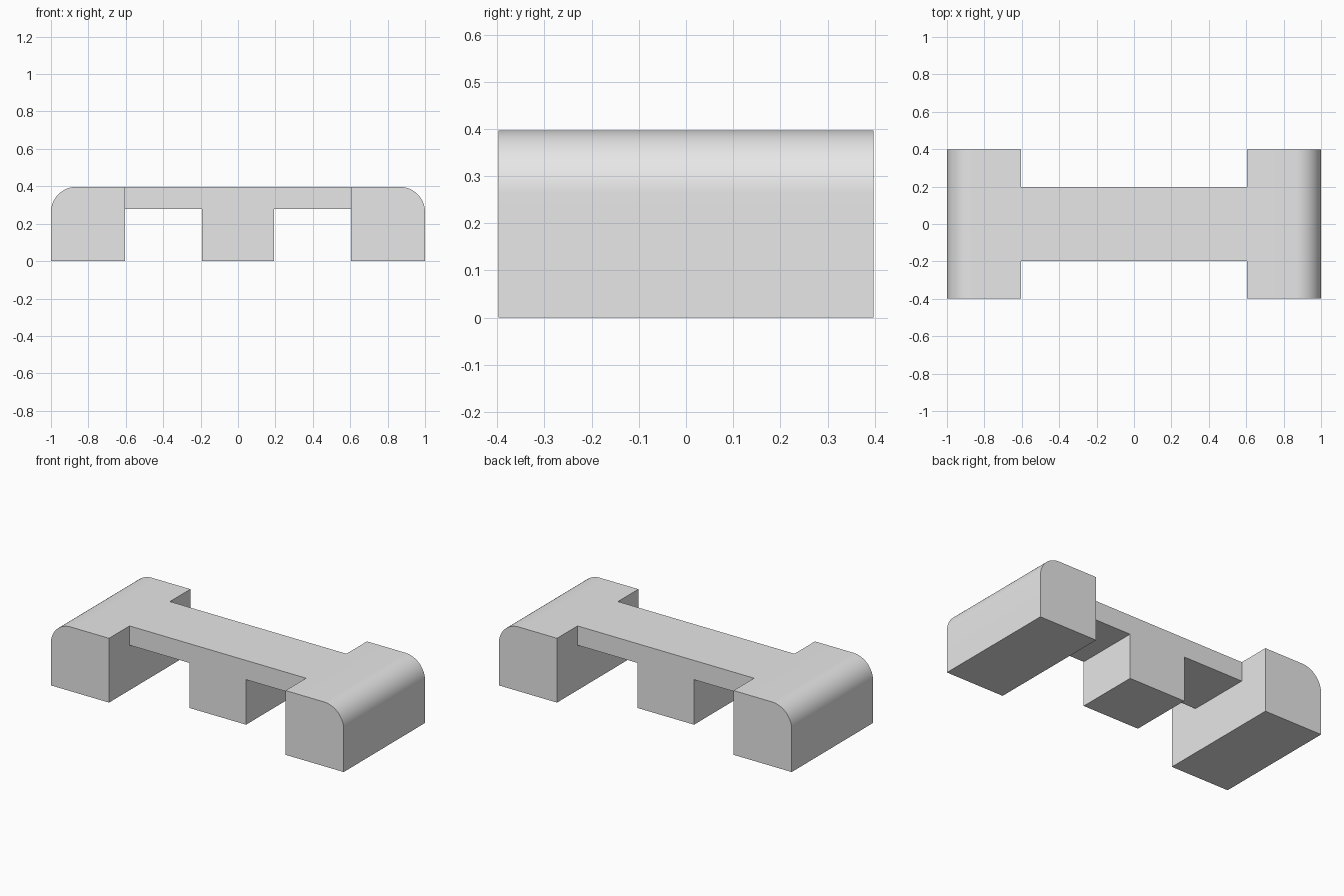
import bpy, bmesh, math

if "Cube" in bpy.data.objects:
    bpy.data.objects.remove(bpy.data.objects["Cube"])

HALF_L, HALF_D, H = 1.0, 0.397, 0.397    # overall half length, half depth, height
LEG_X, POST_X = 0.603, 0.193             # inner face of end blocks, half width of middle post
BEAM_Y, BEAM_Z = 0.197, 0.278            # half depth and underside of beam
R, STEPS = 0.135, 16                     # rounded outer corners

grey = bpy.data.materials.new("grey")
grey.diffuse_color = (0.8, 0.8, 0.8, 1)
grey.use_nodes = True
grey.node_tree.nodes["Principled BSDF"].inputs["Base Color"].default_value = grey.diffuse_color


def extrude_profile(name, points, y0, y1):
    """Extrude an outline in x, z from y0 to y1."""
    bm = bmesh.new()
    face = bm.faces.new([bm.verts.new((x, y0, z)) for x, z in points])
    new = bmesh.ops.extrude_face_region(bm, geom=[face])["geom"]
    verts = [v for v in new if isinstance(v, bmesh.types.BMVert)]
    bmesh.ops.translate(bm, verts=verts, vec=(0, y1 - y0, 0))
    bmesh.ops.recalc_face_normals(bm, faces=bm.faces)
    mesh = bpy.data.meshes.new(name)
    bm.to_mesh(mesh)
    bm.free()
    mesh.materials.append(grey)
    obj = bpy.data.objects.new(name, mesh)
    bpy.context.collection.objects.link(obj)
    return obj


# Right half of the front outline, from the middle post out to the rounded corner
half = [(POST_X, BEAM_Z), (POST_X, 0)][::-1]
half += [(LEG_X, BEAM_Z), (LEG_X, 0), (HALF_L, 0)]
for i in range(STEPS + 1):
    a = math.pi / 2 * i / STEPS
    half.append((HALF_L - R + R * math.cos(a), H - R + R * math.sin(a)))
outline = half + [(-x, z) for x, z in reversed(half)]
bench = extrude_profile("bridge_block", outline, -HALF_D, HALF_D)

# Notches that narrow the beam and the middle post, front and back
box = [(-LEG_X, -0.5), (LEG_X, -0.5), (LEG_X, 1), (-LEG_X, 1)]
bpy.context.view_layer.objects.active = bench
bench.select_set(True)
for side, label in ((-1, "front"), (1, "back")):
    cutter = extrude_profile(label + "_notch_cutter", box, side * BEAM_Y, side * 1.0)
    cutter.hide_render = True
    mod = bench.modifiers.new(label + "_notch", "BOOLEAN")
    mod.operation = "DIFFERENCE"
    mod.solver = "EXACT"
    mod.object = cutter
    bpy.ops.object.modifier_apply(modifier=mod.name)
    bpy.data.objects.remove(cutter)

# Smooth rounded corners, crisp edges elsewhere
bpy.ops.object.shade_smooth_by_angle(angle=math.radians(30))
